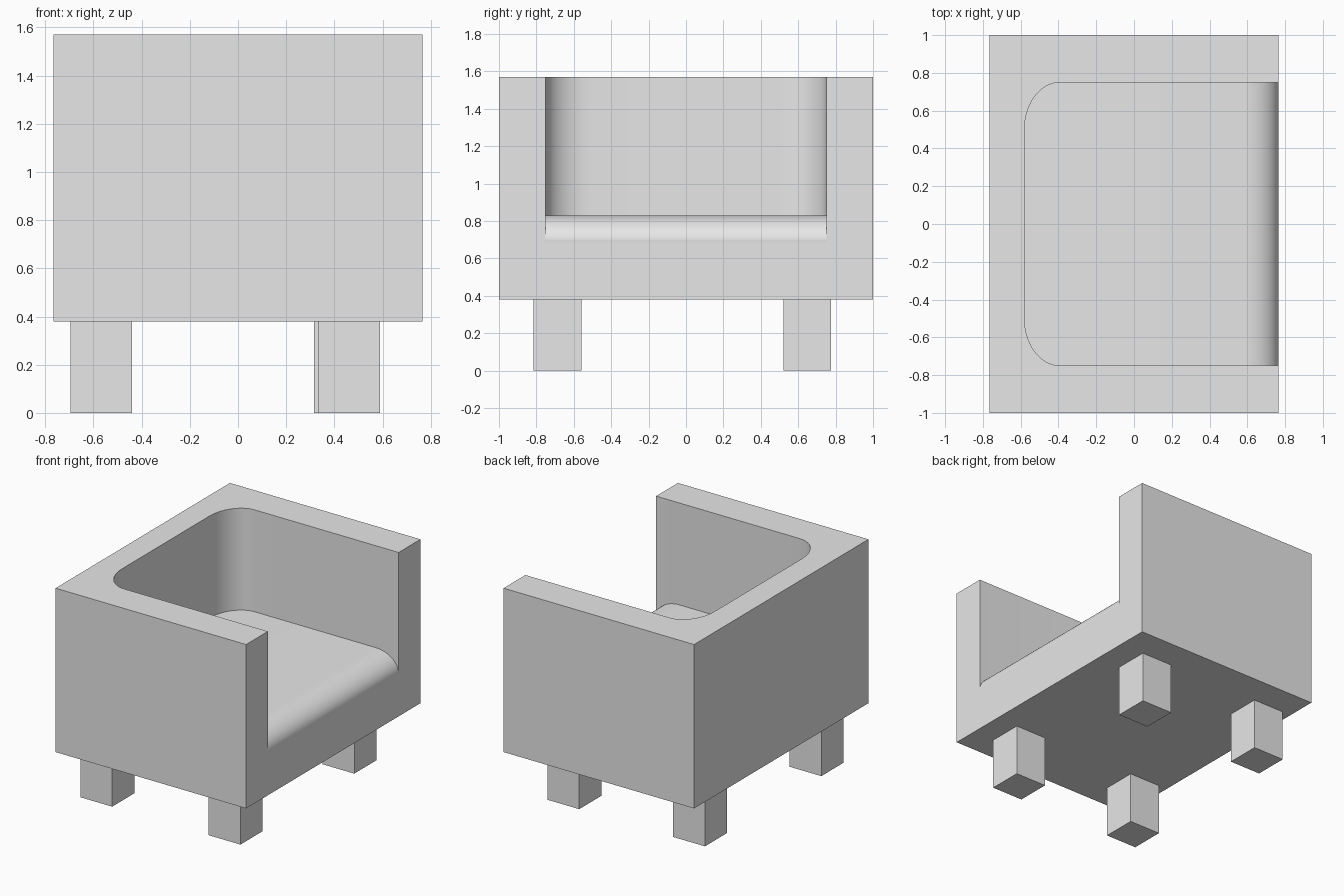
import bpy, bmesh
from math import cos, sin, pi, radians
from mathutils import Vector

old = bpy.data.objects.get("Cube")
if old:
    bpy.data.objects.remove(old, do_unlink=True)

grey = bpy.data.materials.new("plain grey")
grey.use_nodes = True
grey.diffuse_color = (0.8, 0.8, 0.8, 1)
grey.node_tree.nodes["Principled BSDF"].inputs["Base Color"].default_value = (0.8, 0.8, 0.8, 1)


def prism(name, outline, sweep):
    """Extrude a closed outline of 3D points along the sweep vector."""
    bm = bmesh.new()
    face = bm.faces.new([bm.verts.new(p) for p in outline])
    side = bmesh.ops.extrude_face_region(bm, geom=[face])["geom"]
    bmesh.ops.translate(bm, vec=Vector(sweep),
                        verts=[g for g in side if isinstance(g, bmesh.types.BMVert)])
    bmesh.ops.recalc_face_normals(bm, faces=bm.faces)
    mesh = bpy.data.meshes.new(name)
    bm.to_mesh(mesh)
    bm.free()
    obj = bpy.data.objects.new(name, mesh)
    mesh.materials.append(grey)
    bpy.context.collection.objects.link(obj)
    return obj


def box(name, x0, x1, y0, y1, z0, z1):
    base = [(x0, y0, z0), (x1, y0, z0), (x1, y1, z0), (x0, y1, z0)]
    return prism(name, base, (0, 0, z1 - z0))


def arc(cu, cv, ru, rv, start, end, steps=14):
    angles = [start + (end - start) * i / steps for i in range(steps + 1)]
    return [(cu + ru * cos(a), cv + rv * sin(a)) for a in angles]


def smooth(obj):
    bpy.ops.object.select_all(action="DESELECT")
    obj.select_set(True)
    bpy.context.view_layer.objects.active = obj
    bpy.ops.object.shade_smooth_by_angle(angle=radians(30))


FRONT, INNER_BACK, INNER_ARM = 0.765, -0.58, 0.75
ROLL_Z, SEAT_Z = 0.69, 0.83

# Body block with a round-cornered well, open at the seat's front edge
body = box("body", -FRONT, FRONT, -1, 1, 0.38, 1.57)
plan = [(1, -INNER_ARM), (1, INNER_ARM)]
plan += arc(-0.39, 0.5, 0.19, 0.25, pi / 2, pi)
plan += arc(-0.39, -0.5, 0.19, 0.25, pi, 1.5 * pi)
cutter = prism("well_cutter", [(x, y, ROLL_Z) for x, y in plan], (0, 0, 1.2))
cutter.hide_render = True
cut = body.modifiers.new("well", "BOOLEAN")
cut.operation, cut.solver, cut.object = "DIFFERENCE", "EXACT", cutter
bpy.context.view_layer.objects.active = body
bpy.ops.object.modifier_apply(modifier=cut.name)
bpy.data.objects.remove(cutter, do_unlink=True)
smooth(body)

# Seat cushion with a rolled front edge
section = [(INNER_BACK - 0.02, 0.64), (FRONT - 0.02, 0.64)]
section += arc(0.58, ROLL_Z, FRONT - 0.58, SEAT_Z - ROLL_Z, 0, pi / 2)
section += [(INNER_BACK - 0.02, SEAT_Z)]
seat = prism("seat", [(x, -INNER_ARM, z) for x, z in section], (0, 2 * INNER_ARM, 0))
smooth(seat)

# Four square legs
WIDTH = 0.255
for name, x, y in (("back_right_leg", -0.695, -0.815), ("back_left_leg", -0.695, 0.52),
                   ("front_right_leg", 0.335, -0.815), ("front_left_leg", 0.315, 0.52)):
    box(name, x, x + WIDTH, y, y + WIDTH, 0, 0.385)
